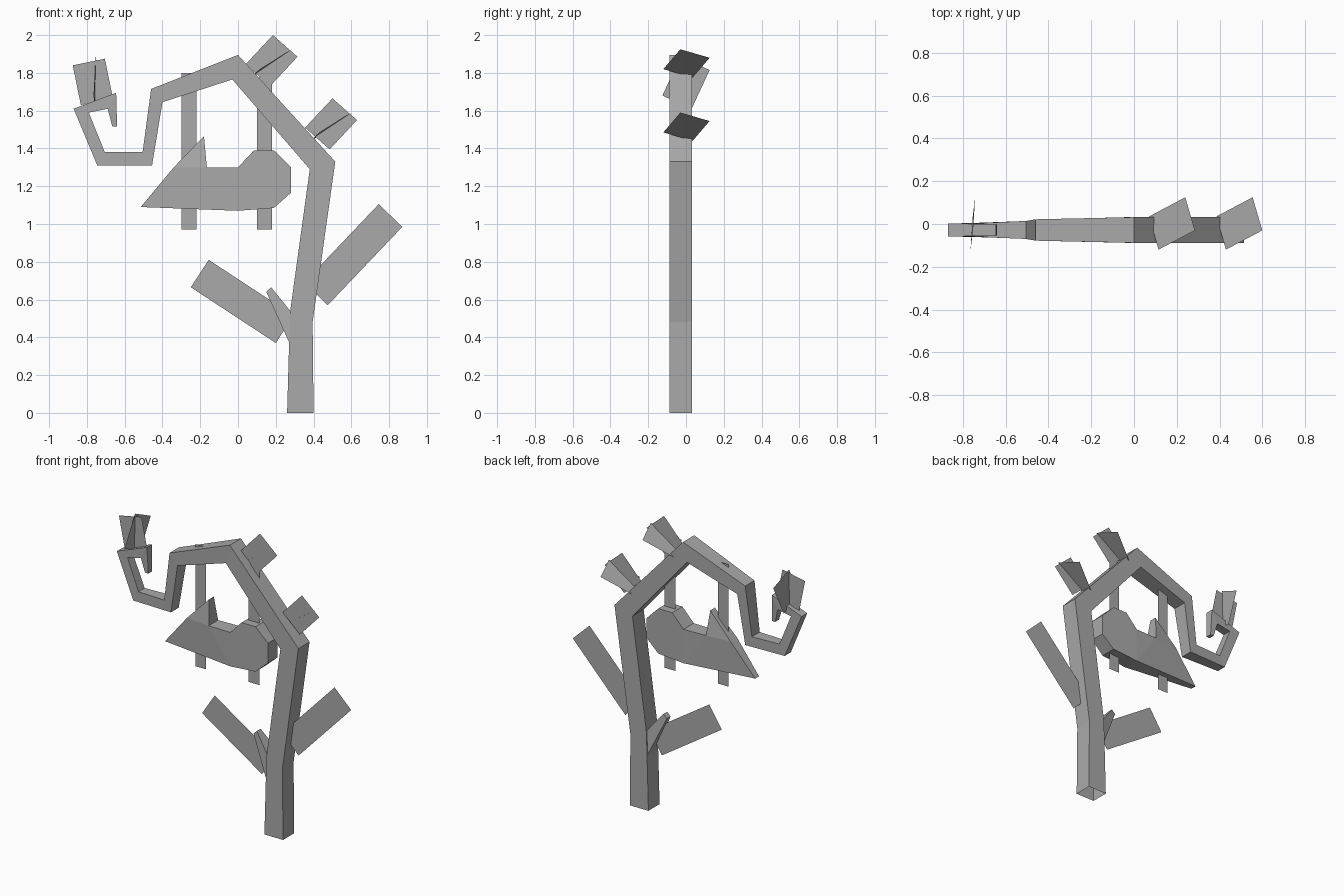
import bpy
from mathutils import Vector

if "Cube" in bpy.data.objects:
    bpy.data.objects.remove(bpy.data.objects["Cube"], do_unlink=True)

MID = -0.028  # depth of the centre plane

grey = bpy.data.materials.new("plain grey")
grey.use_nodes = True
COLOUR = (0.4, 0.4, 0.4, 1)
grey.diffuse_color = COLOUR
grey.node_tree.nodes["Principled BSDF"].inputs["Base Color"].default_value = COLOUR


def add_mesh(name, verts, faces):
    mesh = bpy.data.meshes.new(name)
    mesh.from_pydata(verts, [], faces)
    mesh.materials.append(grey)
    obj = bpy.data.objects.new(name, mesh)
    bpy.context.collection.objects.link(obj)
    return obj


def limb(name, sections, cap_start=False):
    """Square tube through sections of (left x, z, right x, z, half depth)."""
    verts, faces = [], []
    for ax, az, bx, bz, h in sections:
        verts += [(ax, MID - h, az), (bx, MID - h, bz),
                  (bx, MID + h, bz), (ax, MID + h, az)]
    for s in range(len(sections) - 1):
        k = 4 * s
        for i in range(4):
            j = (i + 1) % 4
            faces.append((k + i, k + j, k + 4 + j, k + 4 + i))
    n = len(verts)
    faces.append((n - 4, n - 3, n - 2, n - 1))
    if cap_start:
        faces.append((3, 2, 1, 0))
    return add_mesh(name, verts, faces)


def plate(name, a, b, d):
    """Thin parallelogram from corner a and its neighbours b and d."""
    a, b, d = Vector(a), Vector(b), Vector(d)
    return add_mesh(name, [a, b, b + d - a, d], [(0, 1, 2, 3)])


def flat(x, z):
    return (x, MID, z)


# Trunk bending over into a curled tip, open at the foot
limb("trunk", [
    (0.26, 0, 0.40, 0, 0.06),
    (0.275, 0.53, 0.395, 0.48, 0.06),
    (0.38, 1.29, 0.515, 1.33, 0.06),
    (-0.03, 1.765, 0, 1.895, 0.06),
    (-0.40, 1.645, -0.46, 1.715, 0.05),
    (-0.455, 1.31, -0.505, 1.38, 0.042),
    (-0.745, 1.31, -0.705, 1.38, 0.033),
    (-0.87, 1.61, -0.79, 1.59, 0.03),
    (-0.645, 1.695, -0.69, 1.61, 0.028),
    (-0.64, 1.515, -0.665, 1.515, 0.02),
])

# Short side twig
limb("twig", [(0.27, 0.375, 0.285, 0.53, 0.055),
              (0.15, 0.64, 0.175, 0.665, 0.02)], cap_start=True)

# Large leaves
plate("left_leaf", flat(0.745, 1.105), flat(0.87, 0.985), flat(0.35, 0.69))
plate("right_leaf", flat(-0.25, 0.665), flat(-0.155, 0.81), flat(0.20, 0.37))

# Hanging straps
for name, x, top in (("right_strap", -0.30, 1.80), ("left_strap", 0.10, 1.775)):
    plate(name, flat(x, 0.97), flat(x + 0.08, 0.97), flat(x, top))

# Hanging seat, thinner toward its pointed end
outline = [(-0.515, 1.09, 0.02), (-0.34, 1.30, 0.035), (-0.18, 1.465, 0.025),
           (-0.165, 1.30, 0.05), (0, 1.30, 0.055), (0.085, 1.39, 0.055),
           (0.19, 1.39, 0.055), (0.28, 1.30, 0.05), (0.28, 1.165, 0.05),
           (0.19, 1.085, 0.055), (0, 1.07, 0.055)]
n = len(outline)
verts = [(x, MID + s * h, z) for s in (-1, 1) for x, z, h in outline]
sides = [(i, (i + 1) % n, n + (i + 1) % n, n + i) for i in range(n)]
front = [(0, 1, 3, 10), (1, 2, 3), (3, 4, 10), (4, 5, 6, 7, 8, 9, 10)]
back = [tuple(n + i for i in reversed(f)) for f in front]
add_mesh("hanging_seat", verts, sides + front + back)

# Crossed leaf tufts on the bough
for name, dx, dz in (("upper_tuft", 0, 0), ("lower_tuft", 0.315, -0.335)):
    def at(x, y, z):
        return (x + dx, y, z + dz)
    plate(name + "_face", at(0.185, MID, 2.0), at(0.315, MID, 1.885),
          at(0.04, MID, 1.845))
    plate(name + "_cross", at(0.285, -0.03, 1.925), at(0.24, 0.125, 1.88),
          at(0.115, -0.12, 1.82))

# Crossed leaf tuft on the curled tip
plate("tip_tuft_face", flat(-0.875, 1.84), flat(-0.705, 1.875), flat(-0.832, 1.63))
plate("tip_tuft_cross", (-0.753, -0.03, 1.885), (-0.743, 0.125, 1.815),
      (-0.765, -0.125, 1.68))
